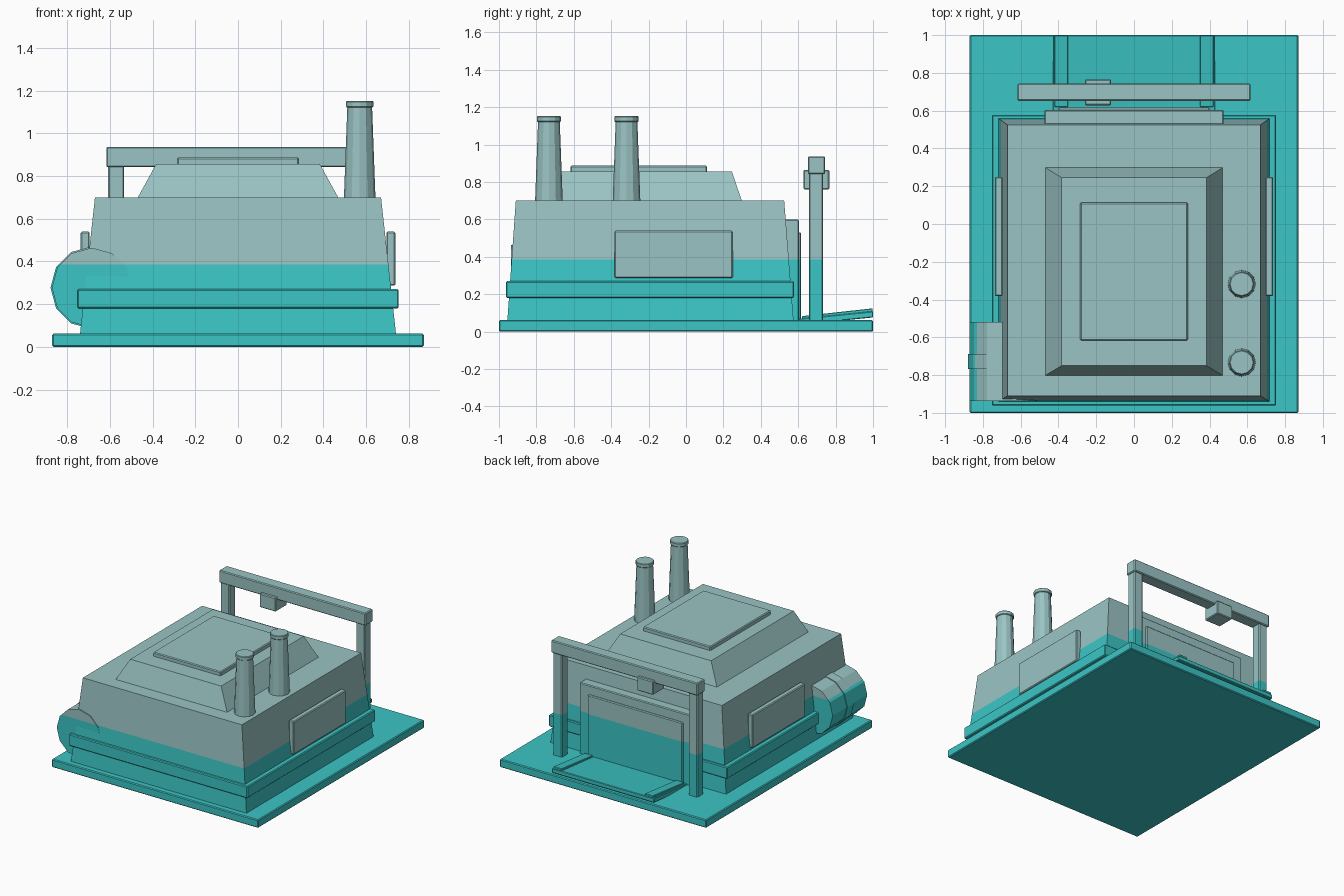
import bpy, bmesh, math
from mathutils import Matrix, Vector

if "Cube" in bpy.data.objects:
    bpy.data.objects.remove(bpy.data.objects["Cube"])

SPLIT = 0.385  # height where the paint changes


def material(name, rgb):
    m = bpy.data.materials.new(name)
    m.diffuse_color = (*rgb, 1)
    m.use_nodes = True
    m.node_tree.nodes["Principled BSDF"].inputs["Base Color"].default_value = m.diffuse_color
    return m


TEAL = material("teal", (0.045, 0.56, 0.56))
GREY = material("grey_green", (0.325, 0.55, 0.55))


def finish(name, bm, bevel=0.0, split=True):
    """Bevel, cut at the paint line, and colour faces by height."""
    if bevel:
        bmesh.ops.bevel(bm, geom=bm.edges[:], offset=bevel, segments=1, affect='EDGES')
    if split:
        bmesh.ops.bisect_plane(bm, geom=bm.verts[:] + bm.edges[:] + bm.faces[:],
                               plane_co=(0, 0, SPLIT), plane_no=(0, 0, 1))
    bmesh.ops.recalc_face_normals(bm, faces=bm.faces[:])
    for f in bm.faces:
        f.material_index = int(not split or f.calc_center_median().z > SPLIT)
    me = bpy.data.meshes.new(name)
    bm.to_mesh(me)
    bm.free()
    me.materials.append(TEAL)
    me.materials.append(GREY)
    ob = bpy.data.objects.new(name, me)
    bpy.context.collection.objects.link(ob)
    return ob


def box(name, x, y, z, top_x=None, top_y=None, bevel=0.006, split=True, slope=0.0):
    """Box from ranges; the top may be a smaller rectangle, slope lifts z along y."""
    bm = bmesh.new()
    bmesh.ops.create_cube(bm, size=1)
    for v in bm.verts:
        up = v.co.z > 0
        rx = (top_x or x) if up else x
        ry = (top_y or y) if up else y
        px, py = rx[v.co.x > 0], ry[v.co.y > 0]
        v.co = (px, py, z[up] + slope * (py - y[0]))
    return finish(name, bm, bevel, split)


def cylinder(name, centre, r1, r2, depth, axis='Z', sides=12, bevel=0.0):
    bm = bmesh.new()
    bmesh.ops.create_cone(bm, cap_ends=True, segments=sides, radius1=r1, radius2=r2, depth=depth)
    if axis == 'Y':
        bm.transform(Matrix.Rotation(math.pi / 2, 4, 'X'))
    bm.transform(Matrix.Translation(Vector(centre)))
    return finish(name, bm, bevel)


# Base and tapered main body
box("base_plate", (-0.87, 0.87), (-1, 1), (0, 0.062))
box("body", (-0.74, 0.74), (-0.955, 0.575), (0.06, 0.70), (-0.67, 0.67), (-0.91, 0.525), bevel=0)
box("belt", (-0.752, 0.752), (-0.962, 0.578), (0.18, 0.27))

# Raised roof
box("roof", (-0.472, 0.472), (-0.803, 0.30), (0.695, 0.857), (-0.383, 0.383), (-0.75, 0.245), bevel=0)
box("roof_hatch", (-0.285, 0.285), (-0.617, 0.113), (0.85, 0.887))

# Chimneys with caps
for i, y in enumerate((-0.733, -0.318)):
    cylinder(f"chimney_{i + 1}", (0.57, y, 0.91), 0.074, 0.058, 0.43)
    cylinder(f"chimney_cap_{i + 1}", (0.57, y, 1.137), 0.065, 0.065, 0.03, bevel=0.004)

# Side panels and gantry posts, mirrored
for side, s in (("left", -1), ("right", 1)):
    box(f"side_panel_{side}", tuple(sorted((s * 0.695, s * 0.737))), (-0.382, 0.25),
        (0.287, 0.54), split=False)
    box(f"gantry_post_{side}", tuple(sorted((s * 0.533, s * 0.608))), (0.657, 0.732), (0.05, 0.85))
    box(f"ramp_rail_{side}", tuple(sorted((s * 0.35, s * 0.42))), (0.62, 0.998),
        (0.065, 0.083), bevel=0.003, slope=0.11)
box("gantry_beam", (-0.617, 0.617), (0.652, 0.744), (0.842, 0.937))
box("gantry_trolley", (-0.26, -0.122), (0.628, 0.766), (0.76, 0.865))

# Side drum with a raised band
cylinder("drum", (-0.685, -0.728, 0.277), 0.187, 0.187, 0.416, 'Y')
cylinder("drum_band", (-0.685, -0.728, 0.277), 0.193, 0.193, 0.078, 'Y')

# Rear door and ramp
box("door_frame", (-0.475, 0.475), (0.50, 0.604), (0.05, 0.60))
box("door", (-0.40, 0.40), (0.55, 0.616), (0.05, 0.53))
box("ramp", (-0.43, 0.43), (0.59, 1.0), (0.035, 0.068), bevel=0.004, slope=0.10)
